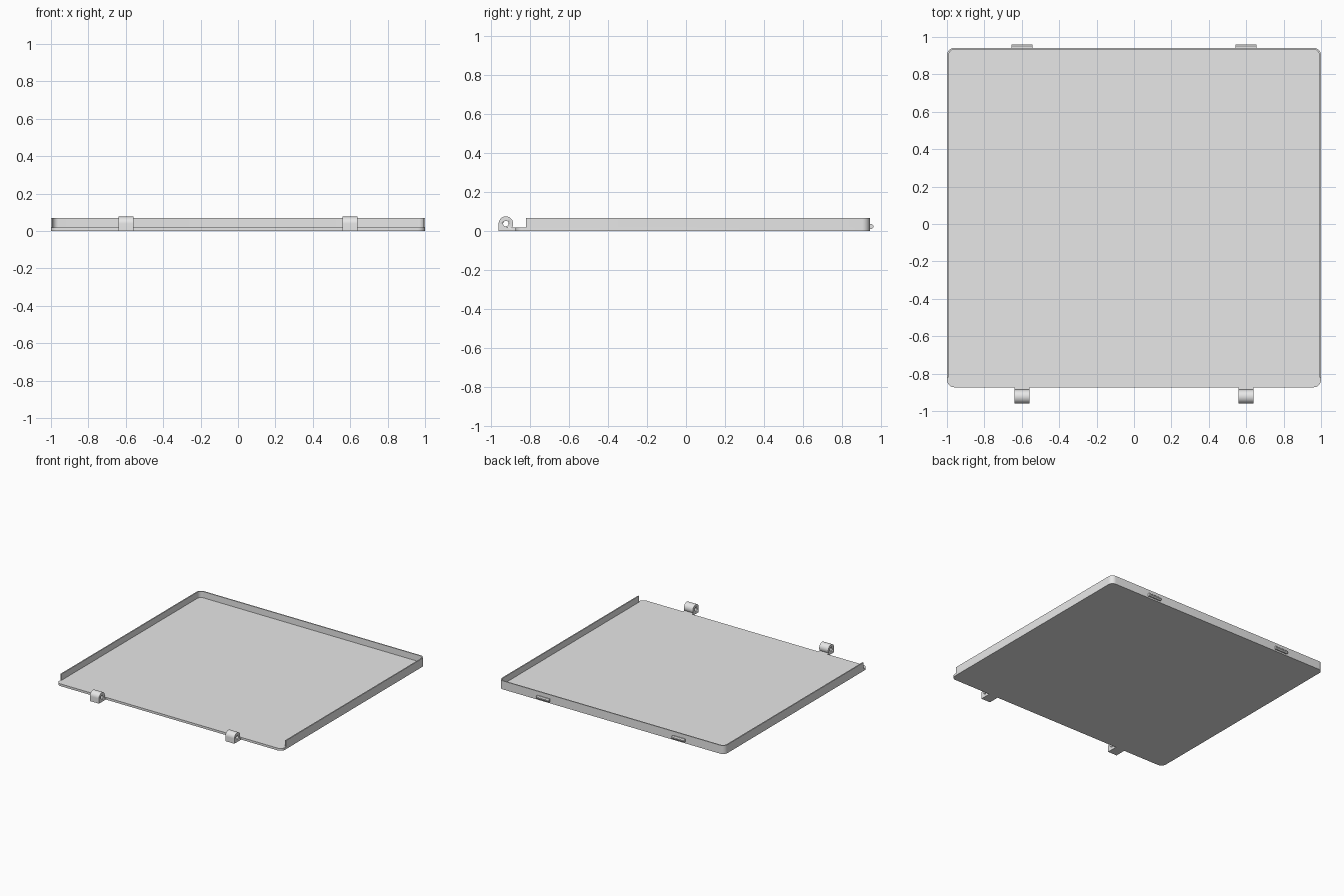
import bpy, bmesh, math
from mathutils import Vector

if "Cube" in bpy.data.objects:
    bpy.data.objects.remove(bpy.data.objects["Cube"])

grey = bpy.data.materials.new("light grey")
grey.diffuse_color = (0.8, 0.8, 0.8, 1)
grey.use_nodes = True
grey.node_tree.nodes["Principled BSDF"].inputs["Base Color"].default_value = grey.diffuse_color

FRONT, BACK, RADIUS = -0.873, 0.942, 0.04
FLOOR, TOP, WALL = 0.018, 0.068, 0.009


def arc(cx, cy, r, a0, a1, n=8):
    """Points on an arc, angles in degrees."""
    angles = [math.radians(a0 + (a1 - a0) * i / n) for i in range(n + 1)]
    return [(cx + r * math.cos(a), cy + r * math.sin(a)) for a in angles]


def extrude(name, points, start, end, along_x=False):
    """Extrude a closed profile along z (xy points) or along x (yz points)."""
    bm = bmesh.new()
    if along_x:
        verts = [bm.verts.new((start, a, b)) for a, b in points]
        step = Vector((end - start, 0, 0))
    else:
        verts = [bm.verts.new((a, b, start)) for a, b in points]
        step = Vector((0, 0, end - start))
    face = bm.faces.new(verts)
    result = bmesh.ops.extrude_face_region(bm, geom=[face], use_keep_orig=True)
    bmesh.ops.translate(bm, vec=step,
                        verts=[v for v in result["geom"] if isinstance(v, bmesh.types.BMVert)])
    bmesh.ops.recalc_face_normals(bm, faces=bm.faces)
    mesh = bpy.data.meshes.new(name)
    bm.to_mesh(mesh)
    bm.free()
    mesh.materials.append(grey)
    ob = bpy.data.objects.new(name, mesh)
    bpy.context.collection.objects.link(ob)
    bpy.ops.object.select_all(action='DESELECT')
    bpy.context.view_layer.objects.active = ob
    ob.select_set(True)
    bpy.ops.object.shade_smooth_by_angle(angle=math.radians(30))
    return ob


# Floor panel with rounded corners
cx, cb, cf = 1 - RADIUS, BACK - RADIUS, FRONT + RADIUS
extrude("floor_panel",
        arc(cx, cb, RADIUS, 0, 90) + arc(-cx, cb, RADIUS, 90, 180)
        + arc(-cx, cf, RADIUS, 180, 270) + arc(cx, cf, RADIUS, 270, 360),
        0, FLOOR)

# Rim around the sides and back, open at the front
r_in = RADIUS - WALL
rim_end = -0.82
outer = [(1, rim_end)] + arc(cx, cb, RADIUS, 0, 90) + arc(-cx, cb, RADIUS, 90, 180) + [(-1, rim_end)]
inner = ([(1 - WALL, rim_end)] + arc(cx, cb, r_in, 0, 90)
         + arc(-cx, cb, r_in, 90, 180) + [(WALL - 1, rim_end)])
extrude("rim", outer + inner[::-1], FLOOR, TOP)

# Hinge knuckles on the front edge and catch tabs on the back edge
hy, hz, hr = -0.923, 0.039, 0.037
knuckle = ([(hy - hr, 0), (FRONT, 0), (FRONT, FLOOR)]
           + arc(hy, hz, hr, -math.degrees(math.asin((hz - FLOOR) / hr)), 180, 28))
tab = [(BACK - 0.004, 0.012), (BACK + 0.01, 0.012), (0.96, 0.02),
       (0.96, 0.029), (BACK + 0.01, 0.036), (BACK - 0.004, 0.036)]
for side, x in (("left", -0.6), ("right", 0.6)):
    hinge = extrude(side + "_hinge", knuckle, x - 0.04, x + 0.04, True)
    cutter = extrude(side + "_pin_hole_cutter", arc(hy, hz, 0.014, 0, 345, 23),
                     x - 0.06, x + 0.06, True)
    cutter.hide_render = True
    cutter.hide_set(True)
    hole = hinge.modifiers.new("pin_hole", 'BOOLEAN')
    hole.object = cutter
    hole.operation = 'DIFFERENCE'
    hole.solver = 'EXACT'
    extrude(side + "_catch_tab", tab, x - 0.056, x + 0.056, True)
